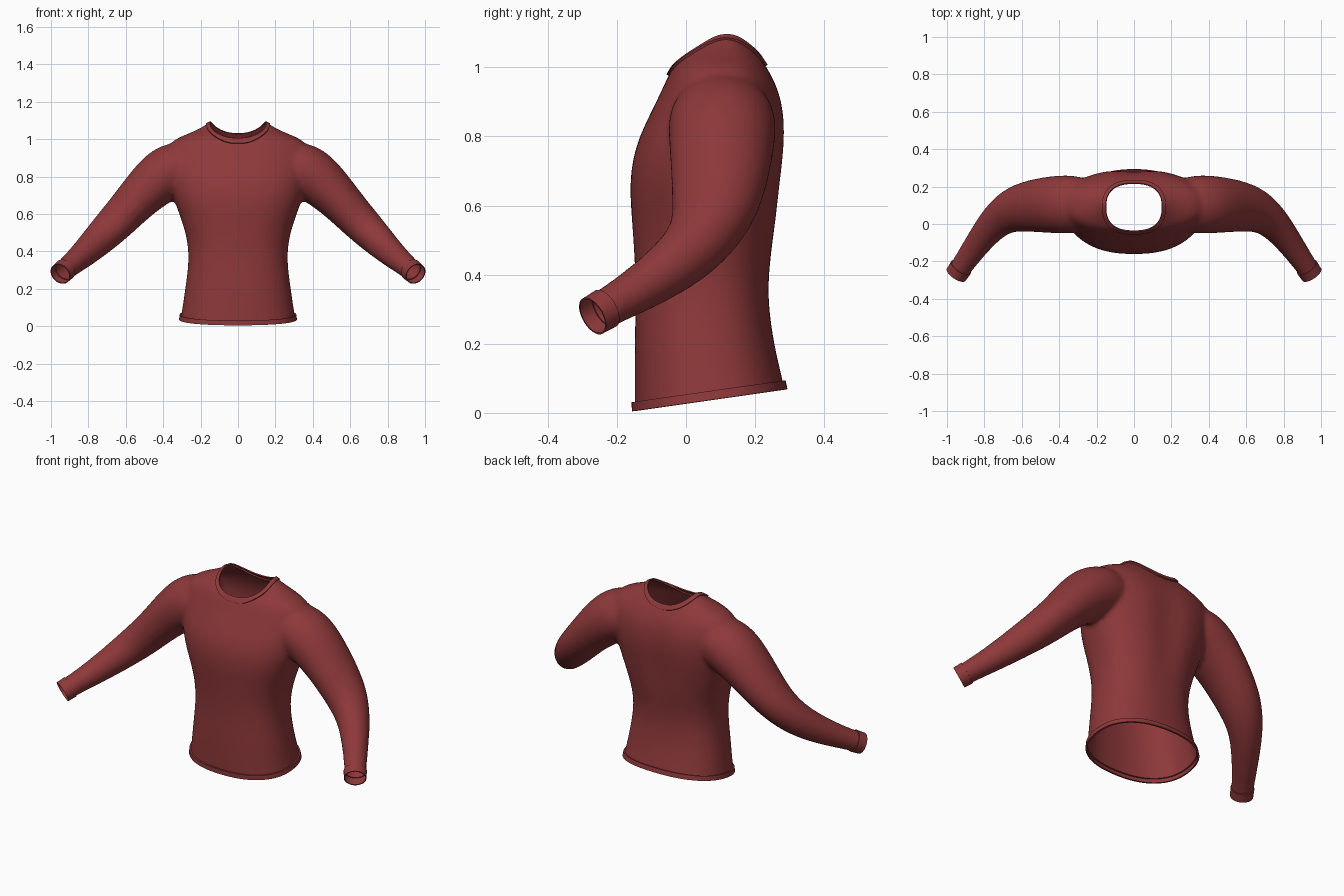
import bpy, bmesh, math
from mathutils import Vector

if "Cube" in bpy.data.objects:
    bpy.data.objects.remove(bpy.data.objects["Cube"])

SEGMENTS = 28


def loft(bm, rings):
    """Closed tube through a list of point rings."""
    loops = [[bm.verts.new(p) for p in ring] for ring in rings]
    for low, high in zip(loops, loops[1:]):
        for i in range(SEGMENTS):
            j = (i + 1) % SEGMENTS
            bm.faces.new((low[i], low[j], high[j], high[i]))
    bm.faces.new(loops[0][::-1])
    bm.faces.new(loops[-1])


def power(value, exponent):
    return math.copysign(abs(value) ** exponent, value)


def torso_ring(z, half, front, back):
    points = []
    groove = 0.022 * math.exp(-((z - 0.72) / 0.24) ** 2)
    for i in range(SEGMENTS):
        a = math.tau * i / SEGMENTS
        x = half * power(math.cos(a), 0.85)
        y = (front + back) / 2 + (back - front) / 2 * power(math.sin(a), 0.85)
        if math.sin(a) > 0:
            y -= groove * math.exp(-(x / 0.06) ** 2)  # hollow along the spine
        points.append(Vector((x, y, z)))
    return points


def sleeve_rings(path, side):
    rings = []
    for k, (x, y, z, tall, wide) in enumerate(path):
        before, after = path[max(k - 1, 0)], path[min(k + 1, len(path) - 1)]
        along = (Vector(after[:3]) - Vector(before[:3])).normalized()
        across = along.cross(Vector((0, 0, 1))).normalized()
        up = across.cross(along)
        ring = []
        for i in range(SEGMENTS):
            a = math.tau * i / SEGMENTS
            p = Vector((x, y, z)) + across * wide * math.cos(a) + up * tall * math.sin(a)
            ring.append(Vector((p.x * side, p.y, p.z)))
        rings.append(ring if side < 0 else ring[::-1])
    return rings


# Torso sections: height, half width, front, back
TORSO = [
    (-0.12, 0.32, -0.15, 0.31), (0.03, 0.312, -0.15, 0.295), (0.1, 0.298, -0.15, 0.28),
    (0.2, 0.284, -0.15, 0.255), (0.34, 0.264, -0.146, 0.237), (0.45, 0.27, -0.15, 0.25),
    (0.55, 0.297, -0.157, 0.268), (0.65, 0.335, -0.165, 0.28), (0.73, 0.36, -0.157, 0.29),
    (0.8, 0.375, -0.137, 0.295), (0.88, 0.385, -0.097, 0.29), (0.95, 0.385, -0.063, 0.268),
    (1.0, 0.345, -0.042, 0.238), (1.03, 0.265, -0.01, 0.217), (1.06, 0.2, 0.025, 0.195),
    (1.09, 0.155, 0.06, 0.17), (1.11, 0.11, 0.08, 0.15),
]
# Sleeve sections: centre, half height, half width
SLEEVE = [
    (0.2, 0.105, 0.87, 0.1, 0.12), (0.3, 0.105, 0.855, 0.145, 0.155),
    (0.4, 0.105, 0.815, 0.148, 0.158), (0.515, 0.1, 0.705, 0.121, 0.145),
    (0.6, 0.088, 0.612, 0.108, 0.132), (0.67, 0.065, 0.538, 0.1, 0.114),
    (0.75, 0.008, 0.458, 0.089, 0.088), (0.84, -0.11, 0.372, 0.071, 0.07),
    (0.91, -0.21, 0.315, 0.058, 0.06), (0.95, -0.27, 0.28, 0.055, 0.057),
    (1.02, -0.375, 0.22, 0.055, 0.057),
]

# Solid garment shape, blended into one skin
bm = bmesh.new()
loft(bm, [torso_ring(*row) for row in TORSO])
for side in (1, -1):
    loft(bm, sleeve_rings(SLEEVE, side))
bmesh.ops.recalc_face_normals(bm, faces=bm.faces)
mesh = bpy.data.meshes.new("sweater")
bm.to_mesh(mesh)
bm.free()
sweater = bpy.data.objects.new("sweater", mesh)
bpy.context.collection.objects.link(sweater)
sub = sweater.modifiers.new("round", "SUBSURF")
sub.levels = 2
blend = sweater.modifiers.new("blend", "REMESH")
blend.mode = "VOXEL"
blend.voxel_size = 0.013
soft = sweater.modifiers.new("soften", "SMOOTH")
soft.factor = 0.5
soft.iterations = 9
graph = bpy.context.evaluated_depsgraph_get()
skin = bpy.data.meshes.new_from_object(sweater.evaluated_get(graph))
sweater.modifiers.clear()
sweater.data = skin
bpy.data.meshes.remove(mesh)


# Opening rules: distance inward from each open edge
def hem(p):
    return p.z - 0.004 - 0.143 * (p.y + 0.155)


CUFF_END = Vector((0.95, -0.27, 0.28))
CUFF_AXIS = Vector((0.5, -0.75, -0.42)).normalized()


def cuff(p):
    return (CUFF_END - Vector((abs(p.x), p.y, p.z))).dot(CUFF_AXIS)


def neck(p):
    if p.z < 0.85:
        return 1
    n = 2.5
    return (abs(p.x / 0.148) ** n + abs((p.y - 0.09) / 0.124) ** n) ** (1 / n) - 1


def slice_skin(bm, rule, level):
    """Cut an edge line where the rule equals the level."""
    cuts = []
    for e in list(bm.edges):
        a, b = (rule(v.co) - level for v in e.verts)
        if a * b < 0:
            cuts.append((e, e.verts[0], a / (a - b)))
    fresh = [bmesh.utils.edge_split(e, v, t)[1] for e, v, t in cuts]
    bmesh.ops.connect_verts(bm, verts=fresh)


# Open the hem, cuffs and neck, then raise a band around each
bm = bmesh.new()
bm.from_mesh(skin)
for rule, width, height in ((hem, 0.026, 0.009), (cuff, 0.05, 0.005), (neck, 0.13, 0.007)):
    slice_skin(bm, rule, 0)
    waste = [f for f in bm.faces if rule(f.calc_center_median()) < 0]
    bmesh.ops.delete(bm, geom=waste, context="FACES")
    slice_skin(bm, rule, width)
    band = [f for f in bm.faces if rule(f.calc_center_median()) < width]
    raised = bmesh.ops.extrude_face_region(bm, geom=band)["geom"]
    bmesh.ops.delete(bm, geom=[f for f in band if f.is_valid], context="FACES")
    bm.normal_update()
    moves = [(v, v.normal.copy()) for v in raised if isinstance(v, bmesh.types.BMVert)]
    for v, normal in moves:
        v.co += normal * height
bm.normal_update()
bm.to_mesh(skin)
bm.free()

# Knit colour
red = bpy.data.materials.new("dark_red_knit")
red.use_nodes = True
colour = (0.27, 0.04, 0.042, 1)
red.diffuse_color = colour
red.node_tree.nodes["Principled BSDF"].inputs["Base Color"].default_value = colour
red.node_tree.nodes["Principled BSDF"].inputs["Roughness"].default_value = 0.8
skin.materials.clear()
skin.materials.append(red)

bpy.ops.object.select_all(action="DESELECT")
sweater.select_set(True)
bpy.context.view_layer.objects.active = sweater
bpy.ops.object.shade_smooth_by_angle(angle=math.radians(40))
